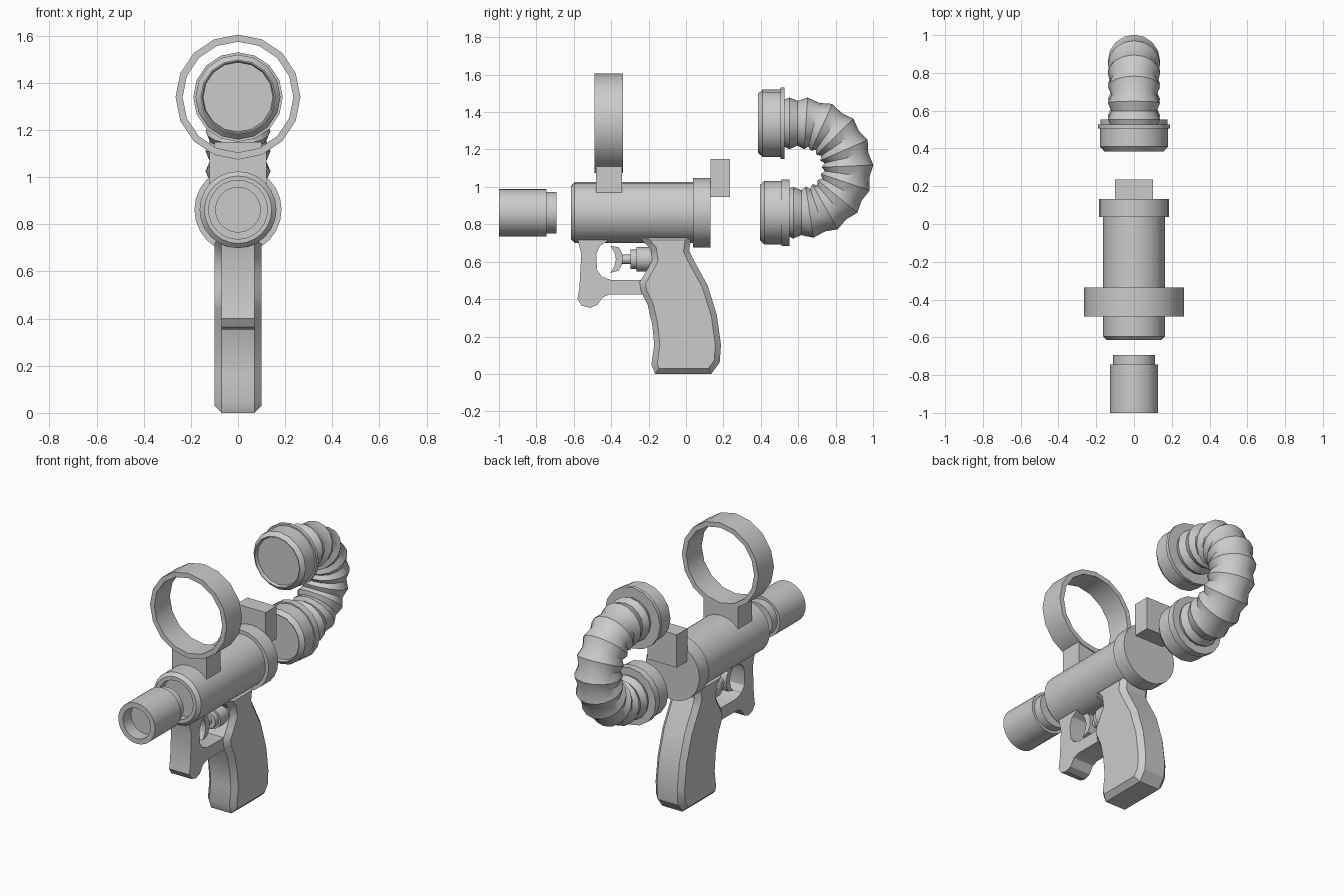
import bpy, bmesh, math
from mathutils import Vector

if "Cube" in bpy.data.objects:
    bpy.data.objects.remove(bpy.data.objects["Cube"])

grey = bpy.data.materials.new("plain_grey")
grey.diffuse_color = (0.6, 0.6, 0.6, 1)
grey.use_nodes = True
grey.node_tree.nodes["Principled BSDF"].inputs["Base Color"].default_value = grey.diffuse_color


def finish(name, bm, smooth=30):
    bmesh.ops.remove_doubles(bm, verts=bm.verts, dist=1e-5)
    bmesh.ops.recalc_face_normals(bm, faces=bm.faces)
    me = bpy.data.meshes.new(name)
    bm.to_mesh(me)
    bm.free()
    me.materials.append(grey)
    ob = bpy.data.objects.new(name, me)
    bpy.context.collection.objects.link(ob)
    if smooth:
        bpy.ops.object.select_all(action='DESELECT')
        ob.select_set(True)
        bpy.context.view_layer.objects.active = ob
        bpy.ops.object.shade_smooth_by_angle(angle=math.radians(smooth))
    return ob


def skin(name, rings, caps=True, closed=False, smooth=30):
    """Join rings of points into a tube."""
    bm = bmesh.new()
    vs = [[bm.verts.new(p) for p in ring] for ring in rings]
    n = len(vs[0])
    pairs = list(zip(vs, vs[1:])) + ([(vs[-1], vs[0])] if closed else [])
    for a, b in pairs:
        for i in range(n):
            j = (i + 1) % n
            bm.faces.new((a[i], a[j], b[j], b[i]))
    if caps:
        bm.faces.new(vs[0])
        bm.faces.new(vs[-1])
    return finish(name, bm, smooth)


def lathe(name, profile, z, n=24, caps=True, closed=False, smooth=30):
    """Turn (radius, y) points around a y axis at height z."""
    angles = [2 * math.pi * i / n for i in range(n)]
    rings = [[(r * math.sin(a), y, z + r * math.cos(a)) for a in angles] for r, y in profile]
    return skin(name, rings, caps, closed, smooth)


def plate(name, pts, w, bevel=0.0):
    """Extrude a (y, z) outline to x = -w..w, optionally chamfering its rims."""
    bm = bmesh.new()
    a = [bm.verts.new((-w, y, z)) for y, z in pts]
    b = [bm.verts.new((w, y, z)) for y, z in pts]
    fa, fb = bm.faces.new(a), bm.faces.new(b)
    n = len(pts)
    for i in range(n):
        j = (i + 1) % n
        bm.faces.new((a[i], a[j], b[j], b[i]))
    bmesh.ops.recalc_face_normals(bm, faces=bm.faces)
    if bevel:
        bmesh.ops.bevel(bm, geom=list(fa.edges) + list(fb.edges), offset=bevel,
                        segments=1, affect='EDGES')
    return finish(name, bm)


AXIS, TOP = 0.862, 1.34

# Muzzle with a hollow front and a narrower neck
lathe("muzzle", [(.095, -.92), (.095, -1), (.127, -1), (.127, -.745), (.11, -.745), (.11, -.693)], AXIS)

# Barrel with a socket at the front, and its wide rear cap
lathe("barrel", [(.12, -.56), (.12, -.615), (.143, -.615), (.163, -.595), (.163, .06)], AXIS)
lathe("rear_cap", [(.185, .038), (.185, .132)], AXIS)

# Rear sight block
plate("rear_block", [(.13, .945), (.235, .945), (.235, 1.15), (.13, 1.15)], .1)

# Sight ring and the mount whose top follows the ring
lathe("sight_ring", [(.265, -.49), (.265, -.337), (.235, -.337), (.235, -.49)], TOP, 16,
      caps=False, closed=True)
arc = [(x, TOP - math.sqrt(.255 ** 2 - x * x)) for x in (.12, .06, 0, -.06, -.12)]
outline = [(-.12, .96), (.12, .96)] + arc
skin("ring_mount", [[(x, y, z) for x, z in outline] for y in (-.48, -.343)])

# Grip
plate("grip", [(-.28, .745), (-.22, .70), (-.188, .665), (-.18, .61), (-.215, .545), (-.248, .49),
               (-.24, .44), (-.205, .37), (-.18, .26), (-.17, .155), (-.185, .05), (-.165, 0),
               (.135, 0), (.18, .06), (.187, .155), (.165, .315), (.115, .475), (.035, .62),
               (.017, .66), (.03, .745)], .1, .03)

# Trigger guard
plate("trigger_guard", [(-.58, .74), (-.575, .70), (-.56, .64), (-.57, .46), (-.58, .40), (-.558, .365),
                        (-.515, .353), (-.475, .368), (-.445, .41), (-.41, .425), (-.21, .425),
                        (-.21, .502), (-.40, .502), (-.45, .52), (-.475, .555), (-.48, .64),
                        (-.46, .685), (-.42, .71), (-.42, .74)], .07)

# Trigger blade and its stepped plunger
plate("trigger", [(-.405, .685), (-.383, .65), (-.375, .613), (-.383, .575), (-.405, .54), (-.36, .552),
                  (-.342, .585), (-.338, .613), (-.342, .645), (-.36, .677)], .04)
lathe("trigger_plunger", [(.025, -.345), (.025, -.297), (.052, -.297), (.052, -.265),
                          (.065, -.265), (.065, -.17)], .613, 16)

# Hose end caps: shallow recess, chamfered rim and flange
for name, z, r, y0, y1, y2, lip in (("upper_hose_cap", TOP, .18, .385, .505, .527, .01),
                                    ("lower_hose_cap", AXIS, .17, .395, .51, .553, .008)):
    lathe(name, [(r - .032, y0 + .02), (r - .027, y0), (r - .022, y0), (r, y0 + .025), (r, y1),
                 (r + lip, y1), (r + lip, y2)], z, 16)

# Ribbed hose: two straight ends joined by a half circle
BEND_Y, MID, R = .625, (TOP + AXIS) / 2, (TOP - AXIS) / 2
START, HALF = .115, math.pi * R
total = START + HALF + .095
rings, RIBS = [], 11
for k in range(2 * RIBS + 1):
    s = total * k / (2 * RIBS) - START
    t = min(max(s / R, 0), math.pi)
    out = Vector((0, math.sin(t), math.cos(t)))
    centre = Vector((0, BEND_Y, MID)) + out * R
    centre.y += min(s, 0) - max(s - HALF, 0)
    rad = .138 if k % 2 else .12
    rings.append([centre + rad * (out * math.cos(a) + Vector((1, 0, 0)) * math.sin(a))
                  for a in (2 * math.pi * i / 16 for i in range(16))])
skin("ribbed_hose", rings)
